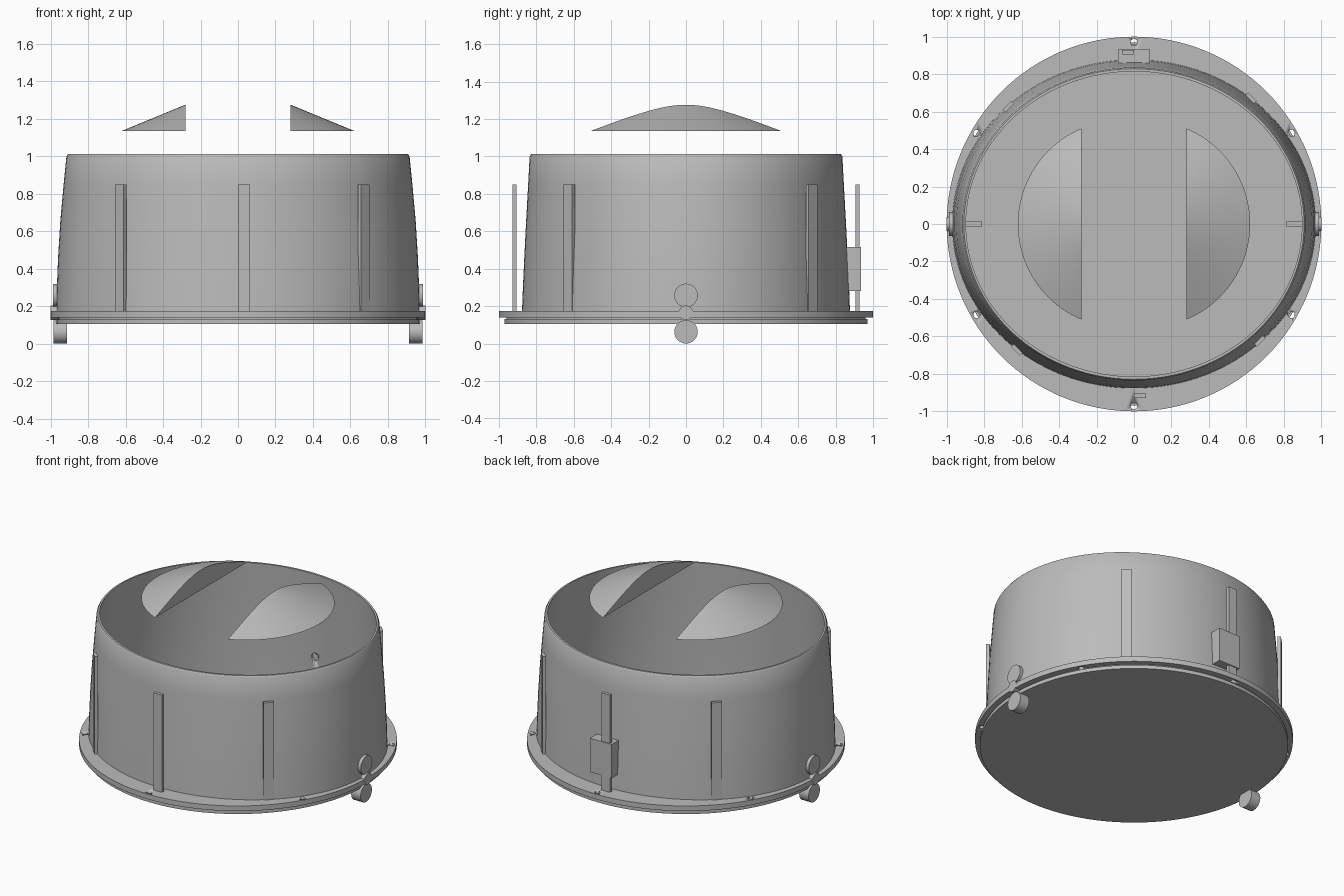
import bpy, bmesh, math
from mathutils import Matrix

if "Cube" in bpy.data.objects:
    bpy.data.objects.remove(bpy.data.objects["Cube"])

SEG = 128
grey = bpy.data.materials.new("plain grey")
grey.diffuse_color = (0.5, 0.5, 0.5, 1)
grey.use_nodes = True
grey.node_tree.nodes["Principled BSDF"].inputs["Base Color"].default_value = grey.diffuse_color


def finish(name, bm, smooth=True):
    bmesh.ops.recalc_face_normals(bm, faces=bm.faces)
    me = bpy.data.meshes.new(name)
    bm.to_mesh(me)
    bm.free()
    ob = bpy.data.objects.new(name, me)
    bpy.context.collection.objects.link(ob)
    me.materials.append(grey)
    if smooth:
        bpy.ops.object.select_all(action='DESELECT')
        bpy.context.view_layer.objects.active = ob
        ob.select_set(True)
        bpy.ops.object.shade_smooth_by_angle(angle=math.radians(30))
    return ob


def loft(name, rings):
    """Closed band through elliptical rings given as (z, x radius, y radius)."""
    bm = bmesh.new()
    loops = []
    for z, rx, ry in rings:
        loops.append([bm.verts.new((rx * math.cos(2 * math.pi * i / SEG),
                                    ry * math.sin(2 * math.pi * i / SEG), z))
                      for i in range(SEG)])
    for k, a in enumerate(loops):
        b = loops[(k + 1) % len(loops)]
        for i in range(SEG):
            j = (i + 1) % SEG
            bm.faces.new((a[i], a[j], b[j], b[i]))
    return finish(name, bm)


def cylinder(name, center, r, depth, axis='Z', seg=SEG):
    rot = {'X': Matrix.Rotation(math.pi / 2, 4, 'Y'),
           'Y': Matrix.Rotation(math.pi / 2, 4, 'X'),
           'Z': Matrix()}[axis]
    bm = bmesh.new()
    bmesh.ops.create_cone(bm, cap_ends=True, segments=seg, radius1=r, radius2=r,
                          depth=depth, matrix=Matrix.Translation(center) @ rot)
    return finish(name, bm)


def box(name, lo, hi, turn=0.0):
    mid = [(a + b) / 2 for a, b in zip(lo, hi)]
    size = [b - a for a, b in zip(lo, hi)]
    bm = bmesh.new()
    m = Matrix.Rotation(turn, 4, 'Z') @ Matrix.Translation(mid) @ Matrix.Diagonal((*size, 1))
    bmesh.ops.create_cube(bm, size=1, matrix=m)
    return finish(name, bm, False)


def cut(target, cutter):
    cutter.hide_render = True
    cutter.hide_viewport = True
    mod = target.modifiers.new("hole", 'BOOLEAN')
    mod.operation = 'DIFFERENCE'
    mod.solver = 'EXACT'
    mod.object = cutter


# Oval drum wall, bulging slightly, with a bevelled rim
outer = [(0.14, 0.972, 0.878), (0.3, 0.967, 0.872), (0.45, 0.961, 0.865),
         (0.65, 0.949, 0.855), (0.85, 0.931, 0.844), (1.0, 0.916, 0.836)]
rim = [(1.012, 0.908, 0.829), (1.012, 0.897, 0.814)]
inner = [(z, rx - 0.02, ry - 0.02) for z, rx, ry in reversed(outer[:-1])]
wall = loft("drum_wall", outer + rim + inner)
cut(wall, cylinder("wall_hole_cutter", (0, 0.85, 0.42), 0.027, 0.07, 'Y', 24))

# Round base plate, gasket and flange
cylinder("base_plate", (0, 0, 0.1175), 0.97, 0.025)
cylinder("gasket", (0, 0, 0.135), 0.96, 0.012)
flange = loft("flange", [(0.14, 1, 1), (0.175, 1, 1), (0.175, 0.955, 0.862), (0.14, 0.955, 0.862)])
for k in range(6):
    a = math.radians(30 + 60 * k)
    cut(flange, cylinder("flange_hole_cutter", (0.97 * math.cos(a), 0.97 * math.sin(a), 0.16),
                         0.018, 0.1, 'Z', 24))

# Upright strips around the wall
for deg in (0, 45, -45, 180, 135, -135):
    box("wall_strip", (0, -0.928, 0.175), (0.065, -0.906, 0.85), math.radians(deg))

# Connector box on the back
box("connector_box", (-0.083, 0.855, 0.28), (0.083, 0.935, 0.515))

# Side latches and inner pegs
for s in (-1, 1):
    cylinder("latch_upper_disc", (s * 0.97, 0, 0.257), 0.063, 0.035, 'X', 48)
    cylinder("latch_pivot", (s * 0.98, 0, 0.165), 0.038, 0.04, 'X', 32)
    cylinder("latch_lower_disc", (s * 0.949, 0, 0.0625), 0.0625, 0.072, 'X', 48)
    x0, x1 = sorted((s * 0.815, s * 0.96))
    box("inner_peg", (x0, -0.017, 0.24), (x1, 0.017, 0.275))

# Two floating cone segments above the opening
for s in (-1, 1):
    bm = bmesh.new()
    bmesh.ops.create_cone(bm, cap_ends=True, segments=SEG, radius1=0.553, radius2=0, depth=0.228,
                          matrix=Matrix.Translation((s * 0.067, 0, 1.136 + 0.114)))
    res = bmesh.ops.bisect_plane(bm, geom=bm.verts[:] + bm.edges[:] + bm.faces[:],
                                 plane_co=(s * 0.28, 0, 0), plane_no=(s, 0, 0), clear_inner=True)
    edges = [e for e in res["geom_cut"] if isinstance(e, bmesh.types.BMEdge)]
    bmesh.ops.holes_fill(bm, edges=edges, sides=0)
    finish("cone_segment", bm)
